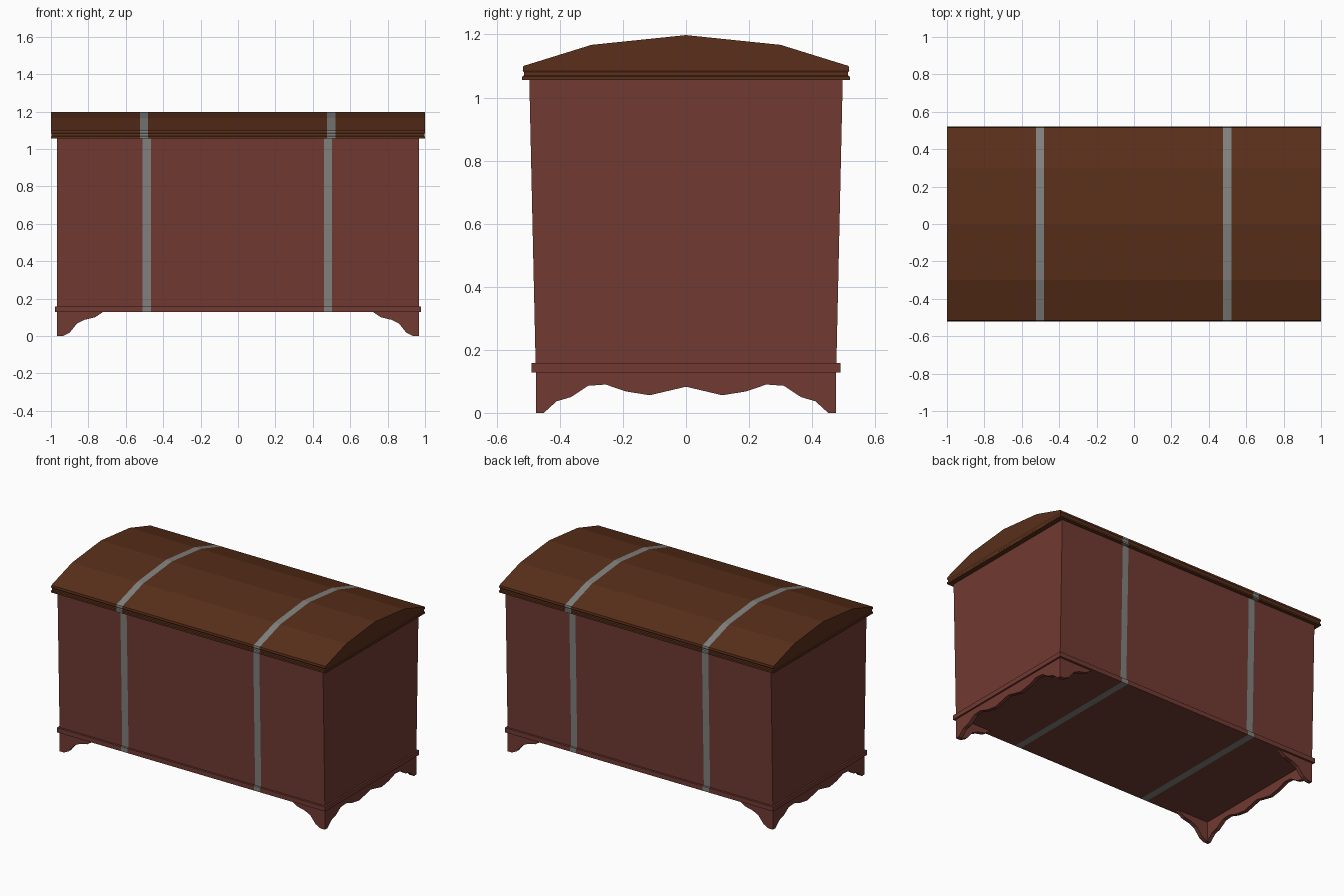
import bpy, bmesh
from mathutils import Vector

if "Cube" in bpy.data.objects:
    bpy.data.objects.remove(bpy.data.objects["Cube"])


def material(name, rgb):
    m = bpy.data.materials.new(name)
    m.diffuse_color = (*rgb, 1)
    m.use_nodes = True
    m.node_tree.nodes["Principled BSDF"].inputs["Base Color"].default_value = m.diffuse_color
    return m


RED = material("red_wood", (0.165, 0.043, 0.032))
BROWN = material("dark_wood", (0.10, 0.028, 0.010))
STEEL = material("steel", (0.22, 0.22, 0.21))


def finish(bm, name, mats):
    bmesh.ops.recalc_face_normals(bm, faces=bm.faces)
    me = bpy.data.meshes.new(name)
    bm.to_mesh(me)
    bm.free()
    for m in mats:
        me.materials.append(m)
    ob = bpy.data.objects.new(name, me)
    bpy.context.collection.objects.link(ob)
    return ob


def loft(bm, layers, close_top=True):
    """Stack of rectangles given as (z, half x, half y)."""
    rings = [[bm.verts.new((sx * hx, sy * hy, z))
              for sx, sy in ((-1, -1), (1, -1), (1, 1), (-1, 1))]
             for z, hx, hy in layers]
    for a, b in zip(rings, rings[1:]):
        for i in range(4):
            j = (i + 1) % 4
            bm.faces.new((a[i], a[j], b[j], b[i]))
    bm.faces.new(rings[0])
    if close_top:
        bm.faces.new(rings[-1])


def inlay_straps(bm, straps):
    """Cut flush steel straps right round the shape."""
    for x in (x for s in straps for x in s):
        bmesh.ops.bisect_plane(bm, geom=bm.verts[:] + bm.edges[:] + bm.faces[:],
                               plane_co=(x, 0, 0), plane_no=(1, 0, 0))
    for f in bm.faces:
        x = f.calc_center_median().x
        if any(a < x < b for a, b in straps):
            f.material_index = 1


def board(name, points, to3d, thickness):
    """Flat outline turned into a board."""
    bm = bmesh.new()
    f = bm.faces.new([bm.verts.new(to3d(u, z)) for u, z in points])
    new = bmesh.ops.extrude_face_region(bm, geom=[f], use_keep_orig=True)["geom"]
    bmesh.ops.translate(bm, vec=Vector(thickness),
                        verts=[v for v in new if isinstance(v, bmesh.types.BMVert)])
    return finish(bm, name, [RED])


# Tapered body with base moulding
bm = bmesh.new()
loft(bm, [(0.128, 0.978, 0.49), (0.158, 0.978, 0.49), (0.158, 0.967, 0.477),
          (1.056, 0.968, 0.497)])
inlay_straps(bm, [(-0.51, -0.464), (0.459, 0.503)])
finish(bm, "chest_body", [RED, STEEL])

# Lid: grooved rim, then the arched top
bm = bmesh.new()
loft(bm, [(1.055, 1.0, 0.52), (1.066, 1.0, 0.52), (1.07, 0.996, 0.514),
          (1.08, 0.996, 0.514), (1.086, 1.0, 0.518), (1.1, 1.0, 0.516)], close_top=False)
arch = [(-0.516, 1.1), (-0.3, 1.167), (0, 1.198), (0.3, 1.167), (0.516, 1.1)]
left, right = [[bm.verts.new((x, y, z)) for y, z in arch] for x in (-1, 1)]
for i in range(4):
    bm.faces.new((left[i], right[i], right[i + 1], left[i + 1]))
bm.faces.new(left)
bm.faces.new(right)
bmesh.ops.remove_doubles(bm, verts=bm.verts, dist=0.0005)
inlay_straps(bm, [(-0.525, -0.482), (0.476, 0.52)])
finish(bm, "lid", [BROWN, STEEL])

# Corner bracket feet on the front and back
T = 0.025
foot = [(0.967, 0.13), (0.967, 0), (0.935, 0), (0.9, 0.018), (0.86, 0.068),
        (0.82, 0.087), (0.765, 0.1), (0.72, 0.13)]
for sy, face in ((-1, "front"), (1, "back")):
    for sx, side in ((-1, "left"), (1, "right")):
        board(f"{face}_{side}_foot", foot,
              lambda u, z: (sx * u, sy * 0.476, z), (0, -sy * T, 0))

# Scalloped skirts on both ends
half = [(0.451, 0), (0.41, 0.037), (0.365, 0.05), (0.31, 0.086), (0.255, 0.09),
        (0.19, 0.068), (0.115, 0.056)]
skirt = ([(-0.451, 0.13)] + [(-y, z) for y, z in half] + [(0, 0.083)]
         + half[::-1] + [(0.451, 0.13)])
for sx, side in ((-1, "left"), (1, "right")):
    board(f"{side}_skirt", skirt, lambda u, z: (sx * 0.967, u, z), (-sx * T, 0, 0))
